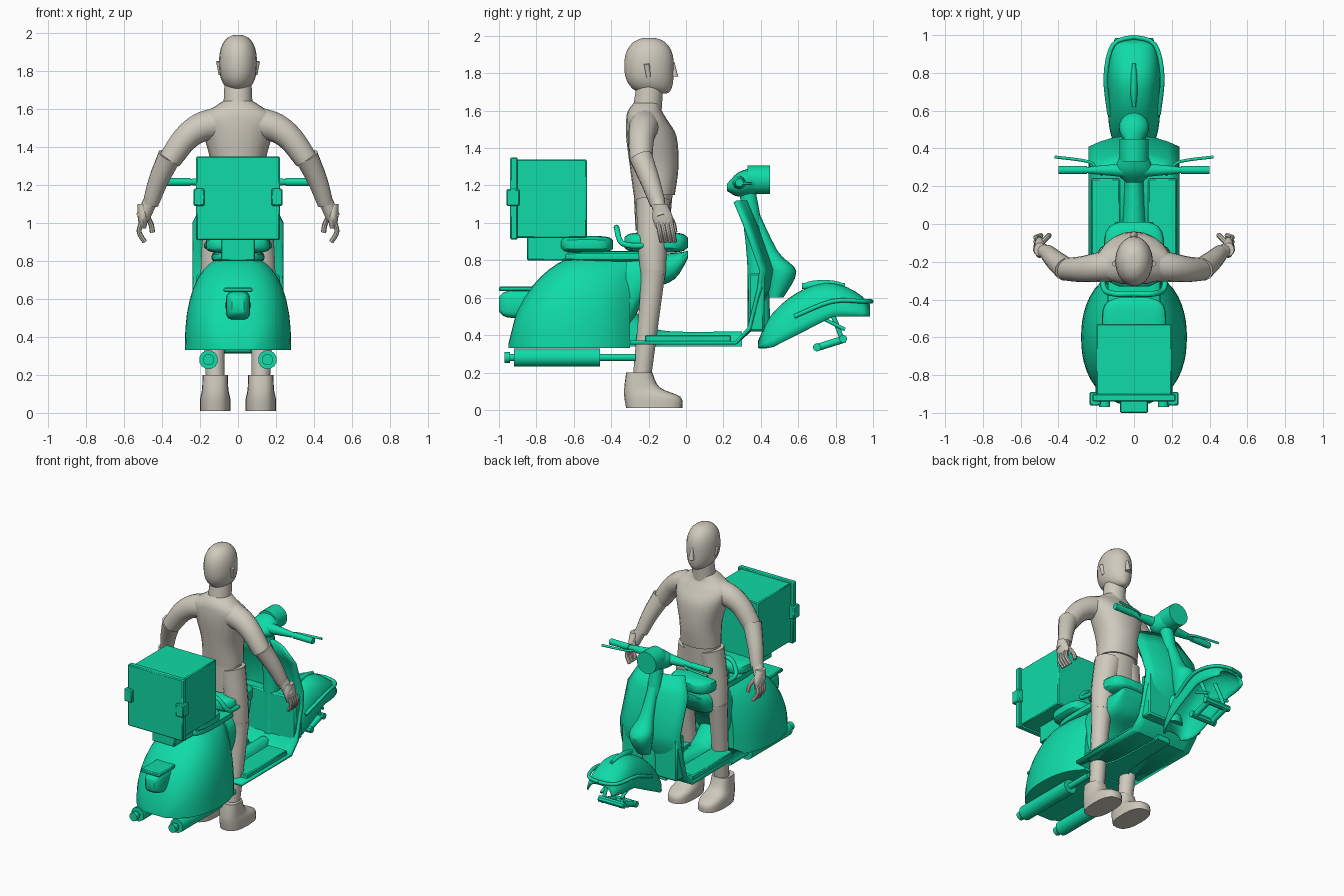
import bpy
import bmesh
from math import sin, cos, pi, radians
from mathutils import Vector

if "Cube" in bpy.data.objects:
    bpy.data.objects.remove(bpy.data.objects["Cube"], do_unlink=True)


def material(name, rgb):
    mat = bpy.data.materials.new(name)
    mat.use_nodes = True
    colour = (*rgb, 1)
    mat.diffuse_color = colour
    mat.node_tree.nodes["Principled BSDF"].inputs["Base Color"].default_value = colour
    return mat


green = material("emerald green", (0.005, 0.71, 0.39))
grey = material("warm grey", (0.62, 0.59, 0.51))


def round_off(s, power=2):
    """Height of a unit superellipse at s, from one in the middle to zero at the ends."""
    return max(0, 1 - abs(s) ** power) ** (1 / power)


def spread(start, end, count):
    """Evenly spaced values with both ends included."""
    return [start + (end - start) * k / (count - 1) for k in range(count)]


def flow(rows, steps=4):
    """Resample rows of numbers along a smooth curve through them."""
    padded, out = [rows[0], *rows, rows[-1]], []
    for a, b, c, d in zip(padded, padded[1:], padded[2:], padded[3:]):
        for t in [k / steps for k in range(steps)]:
            out.append([q + t / 2 * (r - p + t * (2 * p - 5 * q + 4 * r - s + t * (3 * (q - r) + s - p)))
                        for p, q, r, s in zip(a, b, c, d)])
    return out + [rows[-1]]


def finish(name, bm, mat, mirror=False, shell=0, bevel=0):
    """Turn a bmesh into a shaded object with the usual modifiers."""
    bmesh.ops.recalc_face_normals(bm, faces=bm.faces)
    mesh = bpy.data.meshes.new(name)
    bm.to_mesh(mesh)
    bm.free()
    mesh.materials.append(mat)
    mesh.shade_smooth()
    mesh.set_sharp_from_angle(angle=radians(35))
    obj = bpy.data.objects.new(name, mesh)
    bpy.context.scene.collection.objects.link(obj)
    if mirror:
        obj.modifiers.new("Mirror", "MIRROR").use_mirror_merge = False
    if shell:
        obj.modifiers.new("Shell", "SOLIDIFY").thickness = shell
    if bevel:
        obj.modifiers.new("Bevel", "BEVEL").width = bevel


def skin(rings, closed=True, caps=True):
    """Bridge rings of points with quads."""
    bm = bmesh.new()
    rows = [[bm.verts.new(point) for point in ring] for ring in rings]
    count = len(rows[0])
    for a, b in zip(rows, rows[1:]):
        for i in range(count if closed else count - 1):
            j = (i + 1) % count
            bm.faces.new((a[i], a[j], b[j], b[i]))
    if caps:
        bm.faces.new(rows[0])
        bm.faces.new(rows[-1])
    return bm


def loft(name, sections, mat, upright=False, x=0, sides=20, power=2.0, arch=False, caps=True, **options):
    """Sections are (position, low, high, half width); arches have a flat base."""
    def bend(value):
        size = abs(round(value, 6)) ** (2 / power)
        return size if value >= 0 else -size
    rings = []
    for place, low, high, half in sections:
        middle, reach = (low, high - low) if arch else ((low + high) / 2, (high - low) / 2)
        ring = []
        for i in range(sides + 1 if arch else sides):
            angle = (pi if arch else 2 * pi) * i / sides
            u, v = x + half * bend(cos(angle)), middle + reach * bend(sin(angle))
            ring.append((u, v, place) if upright else (u, place, v))
        rings.append(ring)
    finish(name, skin(rings, not arch or caps, caps), mat, **options)


def cushion(name, ys, zs, half, mat, power=4, **options):
    """Padded block with rounded ends."""
    middle, reach, centre, rise = sum(ys) / 2, (ys[1] - ys[0]) / 2, sum(zs) / 2, (zs[1] - zs[0]) / 2
    sections = []
    for k in range(13):
        s = cos(pi * k / 12)
        size = max(.5, round_off(s, power))
        sections.append((middle + reach * s, centre - rise * size, centre + rise * size, half * size))
    loft(name, sections, mat, power=power, **options)


def sweep(name, path, start, mat, end=None, sides=12, curved=True, **options):
    """Round tube through points, tapering evenly from the start radius to the end radius."""
    points = [Vector(p) for p in (flow(path) if curved else path)]
    radii = spread(start, end or start, len(points))
    rings, last = [], None
    for i, (p, radius) in enumerate(zip(points, radii)):
        way = (points[min(i + 1, len(points) - 1)] - points[max(i - 1, 0)]).normalized()
        side = last.rotation_difference(way) @ side if last else way.orthogonal().normalized()
        last, up = way, way.cross(side)
        turns = [2 * pi * k / sides for k in range(sides)]
        rings.append([p + radius * (side * cos(a) + up * sin(a)) for a in turns])
    finish(name, skin(rings), mat, **options)


def box(name, half, ys, zs, mat, x=0, **options):
    left, right = x - half, x + half
    (back, front), bevel = ys, options.pop("bevel", .006)
    rings = [[(left, back, z), (right, back, z), (right, front, z), (left, front, z)] for z in zs]
    finish(name, skin(rings), mat, bevel=bevel, **options)


# Rear bodywork: a dome that is widest near its middle
body = []
for y in spread(-.95, -.3, 16):
    climb = round_off(min(0, (y + .55) / .4), 1.7)
    body.append((y, .33, .35 + .48 * climb, .28 * max(.3, round_off((y + .6) / .36, 2.2))))
loft("rear_body", body, green, power=2.5, arch=True)
loft("seat_neck", flow([(-.32, .4, .83, .15), (-.2, .62, .83, .15), (-.06, .7, .84, .13), (.01, .81, .85, .1)]),
     green, power=3)
loft("floor_tunnel", flow([(-.34, .34, .6, .13), (-.2, .34, .46, .11), (-.08, .34, .42, .07), (.3, .34, .42, .05)]),
     green, arch=True)
cushion("body_top_rail", (-.66, -.1), (.79, .85), .14, green)

# Seats and grab bar
cushion("rear_seat", (-.67, -.39), (.84, .93), .17, green)
cushion("front_seat", (-.33, .01), (.84, .95), .16, green)
sweep("grab_bar_side", [(.15, -.2, .93), (.16, -.22, .88), (.16, -.34, .89), (.1, -.37, .97), (0, -.37, .97)],
      .015, green, mirror=True)

# Delivery box with lid and latches
box("delivery_box", .2, (-.91, -.53), (.92, 1.34), green)
box("box_lid", .22, (-.94, -.9), (.91, 1.35), green)
box("box_latch", .03, (-.96, -.89), (1.09, 1.18), green, x=.205, mirror=True)
box("box_rack", .09, (-.85, -.57), (.8, .93), green)

# Tail lamp and twin exhausts
cushion("tail_lamp", (-1, -.7), (.49, .64), .065, green)
box("tail_lamp_hood", .075, (-1, -.78), (.635, .66), green)
for label, back, front, radius in (("exhaust_pipe", -.96, -.27, .02), ("muffler", -.92, -.46, .05),
                                   ("exhaust_tip", -.97, -.94, .03)):
    sweep(label, [(.155, back, .28), (.155, front, .28)], radius, green, curved=False, mirror=True)

# Floor sheet sweeping up into the folded leg shield
sheet = []
for y, z in ((-.3, .35), (.27, .35), (.36, .43), (.45, .65), (.47, .75), (.38, 1), (.33, 1.12)):
    half = .24 - max(0, z - 1) / 2
    fold = min(.06, (z - .35) / 6)
    sheet.append([(half * s, y - fold * s * s, z) for s in spread(-1, 1, 9)])
finish("leg_shield", skin(sheet, closed=False, caps=False), green, shell=.02)
box("floor_mat", .075, (-.22, .24), (.35, .4), green, x=.15, mirror=True)
box("glove_box", .22, (.335, .42), (.42, .73), green, bevel=.01)

# Steering column, horn cover and handlebar
sweep("steering_column", [(0, .33, 1.16), (0, .38, .8), (0, .39, .42)], .045, green, end=.065)
loft("horn_cover", flow([(1.1, .32, .37, .03), (.85, .4, .49, .05), (.74, .43, .59, .08), (.6, .44, .52, .05)]),
     green, upright=True)
loft("handlebar_housing", flow([(.22, 1.17, 1.21, .04), (.28, 1.14, 1.27, .1), (.37, 1.15, 1.3, .07)]), green)
sweep("headlight", [(0, .33, 1.23), (0, .45, 1.23)], .077, green, sides=20, curved=False)
sweep("handlebar", [(.05, .285, 1.215), (.25, .285, 1.215)], .04, green, end=.016, mirror=True)
sweep("grip", [(.25, .285, 1.215), (.4, .285, 1.215)], .022, green, curved=False, mirror=True)
sweep("brake_lever", [(.2, .29, 1.21), (.24, .33, 1.21), (.42, .355, 1.21)], .008, green, mirror=True)

# Front mudguard with crest, rail and fork links
guard = []
for y in spread(.385, .985, 16):
    s, base = y - .76, min(.5, .33 + max(0, y - .45) / 2)
    crown = .33 + .35 * round_off(s / .38, 1.7) if s < 0 else .5 + .18 * round_off(s / .25, 1.7)
    guard.append((y, base, max(crown, base + .03), .14 * round_off((y - .7) / .33, 3)))
loft("front_mudguard", guard, green, power=2.4, arch=True, caps=False, shell=.012)
cushion("mudguard_crest", (.62, .85), (.63, .695), .02, green, power=2)
sweep("bumper_rail", [(.13, .58, .5), (.15, .78, .58), (.11, .95, .58), (0, .99, .58)], .012, green, mirror=True)
sweep("fork_arm", [(.07, .74, .6), (.07, .8, .47), (.07, .84, .36)], .013, green, mirror=True)
sweep("fork_link", [(.07, .69, .33), (.07, .85, .38)], .02, green, mirror=True)
sweep("fork_brace", [(.08, .73, .49), (.08, .85, .43)], .01, green, mirror=True)
for label, y, z in (("wheel_axle", .7, .335), ("link_pivot", .84, .38)):
    sweep(label, [(-.1, y, z), (.1, y, z)], .022, green, sides=8, curved=False)

# Rider: head with a forward jaw, torso and hips
skull = []
for s in [.985 * cos(pi * k / 16) for k in range(17)]:
    size = round_off(s, 2.4)
    skull.append((1.84 + .15 * s, -.195 - .135 * size, -.195 + .13 * size ** (.25 if s < 0 else 1), .1 * size))
loft("head", skull, grey, upright=True)
sweep("neck", [(0, -.21, 1.58), (0, -.19, 1.76)], .08, grey, end=.07, sides=20)
sweep("nose", [(0, -.07, 1.86), (0, -.06, 1.78)], .008, grey, end=.02)
sweep("ear", [(.09, -.2, 1.78), (.1, -.21, 1.85)], .012, grey, end=.016, mirror=True)
loft("torso", flow([(1.15, -.28, -.06, .14), (1.3, -.3, -.04, .14), (1.46, -.32, -.05, .18),
                    (1.55, -.32, -.1, .2), (1.6, -.31, -.13, .14), (1.64, -.28, -.14, .08)]),
     grey, upright=True, power=2.2)
loft("hips", [(.96, -.27, -.09, .13), (1.17, -.28, -.07, .13)], grey, upright=True, power=2.3)

# Rider: arms and hands
sweep("sleeve", [(.12, -.22, 1.52), (.2, -.23, 1.5), (.28, -.24, 1.44), (.36, -.24, 1.33)],
      .085, grey, end=.06, sides=16, mirror=True)
sweep("forearm", [(.36, -.24, 1.35), (.42, -.19, 1.22), (.46, -.15, 1.1)], .064, grey, end=.042, mirror=True)
sweep("wrist", [(.45, -.16, 1.14), (.5, -.13, 1.03)], .038, grey, mirror=True)
loft("palm", flow([(.97, -.16, -.07, .016), (1.03, -.18, -.07, .028), (1.1, -.17, -.1, .03)]),
     grey, upright=True, x=.5, mirror=True)
for i, y in enumerate(spread(-.15, -.08, 4)):
    sweep(f"finger_{i + 1}", [(.51, y, 1), (.52, y + .01, .95), (.49, y + .02, .9)], .013, grey, sides=8, mirror=True)
sweep("thumb", [(.49, -.1, 1.05), (.46, -.07, 1), (.45, -.06, .95)], .014, grey, sides=8, mirror=True)

# Rider: legs and shoes
sweep("thigh", [(.07, -.175, 1.12), (.11, -.18, .9), (.13, -.175, .72)], .095, grey, end=.068, mirror=True)
sweep("lower_leg", [(.13, -.175, .75), (.13, -.19, .58), (.12, -.235, .18)], .07, grey, end=.05, mirror=True)
loft("shoe", flow([(.01, -.32, -.02, .08), (.07, -.33, -.03, .08), (.12, -.33, -.14, .07), (.2, -.32, -.18, .066)]),
     grey, upright=True, x=.12, power=2.6, mirror=True)
